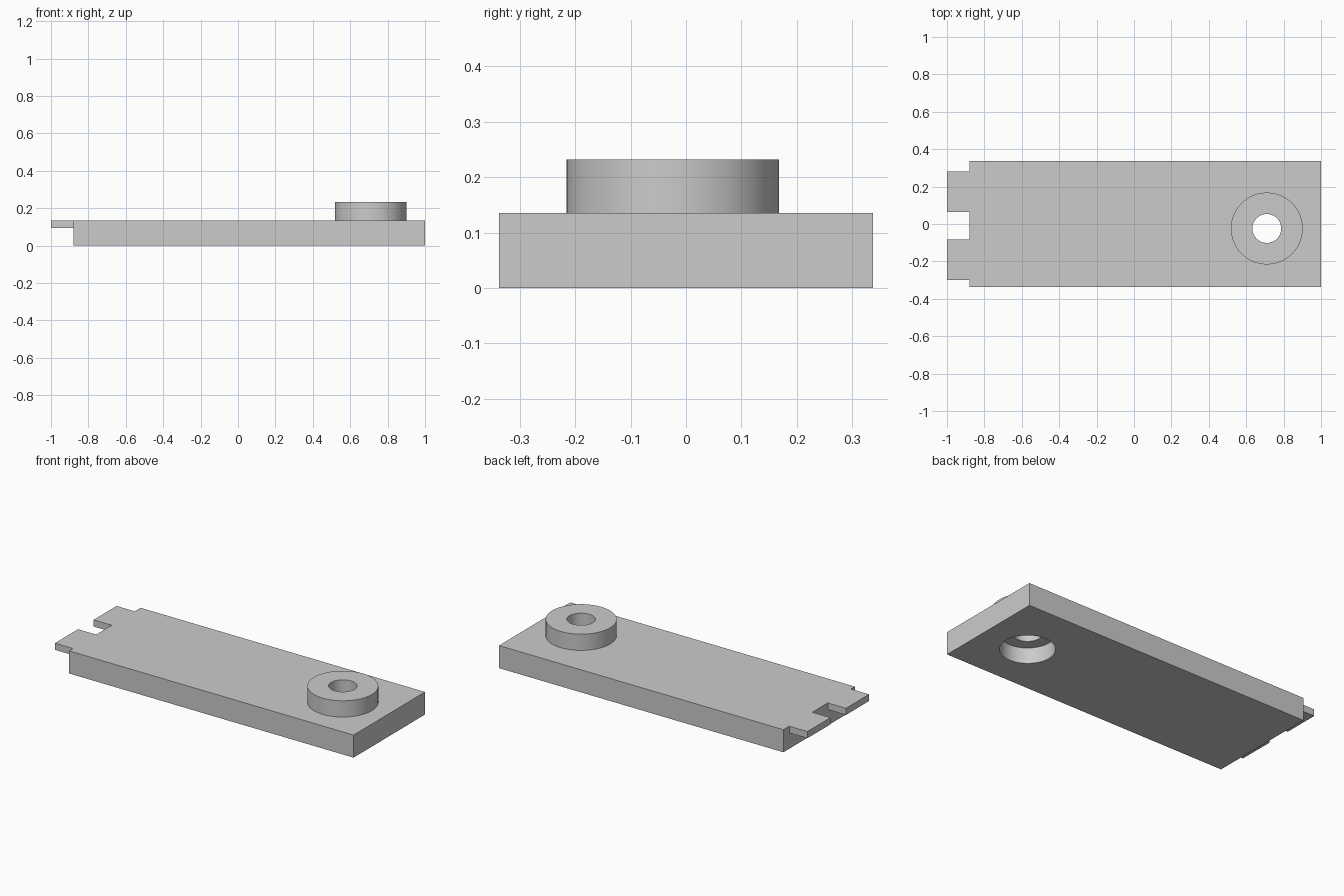
import bpy
import math

if "Cube" in bpy.data.objects:
    bpy.data.objects.remove(bpy.data.objects["Cube"])

# Key dimensions
PLATE_X, PLATE_Y, PLATE_Z = (-0.88, 1.0), (-0.337, 0.337), (0.0, 0.135)
LUG_Z = 0.095
BOSS_C = (0.71, -0.024)

grey = bpy.data.materials.new("plain grey")
grey.diffuse_color = (0.6, 0.6, 0.6, 1)
grey.use_nodes = True
grey.node_tree.nodes["Principled BSDF"].inputs["Base Color"].default_value = grey.diffuse_color


def box(name, x, y, z):
    mid = [(a + b) / 2 for a, b in (x, y, z)]
    bpy.ops.mesh.primitive_cube_add(size=1, location=mid)
    ob = bpy.context.object
    ob.scale = [b - a for a, b in (x, y, z)]
    bpy.ops.object.transform_apply(location=True, rotation=False, scale=True)
    ob.name = name
    ob.data.materials.append(grey)
    return ob


def cylinder(name, radius, z0, z1):
    bpy.ops.mesh.primitive_cylinder_add(
        vertices=96, radius=radius, depth=z1 - z0,
        location=(*BOSS_C, (z0 + z1) / 2))
    ob = bpy.context.object
    ob.name = name
    ob.data.materials.append(grey)
    return ob


def combine(target, tool, operation):
    bpy.ops.object.select_all(action='DESELECT')
    bpy.context.view_layer.objects.active = target
    target.select_set(True)
    mod = target.modifiers.new(operation.lower(), 'BOOLEAN')
    mod.operation, mod.solver, mod.object = operation, 'EXACT', tool
    bpy.ops.object.modifier_apply(modifier=mod.name)
    bpy.data.objects.remove(tool)


# Main plate
plate = box("plate", PLATE_X, PLATE_Y, PLATE_Z)

# Two thin lugs level with the top, at the left end
for y in ((-0.30, -0.082), (0.065, 0.282)):
    combine(plate, box("lug", (-1.0, -0.8), y, (LUG_Z, PLATE_Z[1])), 'UNION')

# Raised boss, bore through it and wide counterbore underneath
combine(plate, cylinder("boss", 0.192, 0.11, 0.232), 'UNION')
combine(plate, cylinder("bore", 0.077, -0.1, 0.4), 'DIFFERENCE')
combine(plate, cylinder("counterbore", 0.147, -0.1, 0.093), 'DIFFERENCE')

# Smooth round walls, crisp edges
plate.select_set(True)
bpy.context.view_layer.objects.active = plate
bpy.ops.object.shade_smooth_by_angle(angle=math.radians(30))
